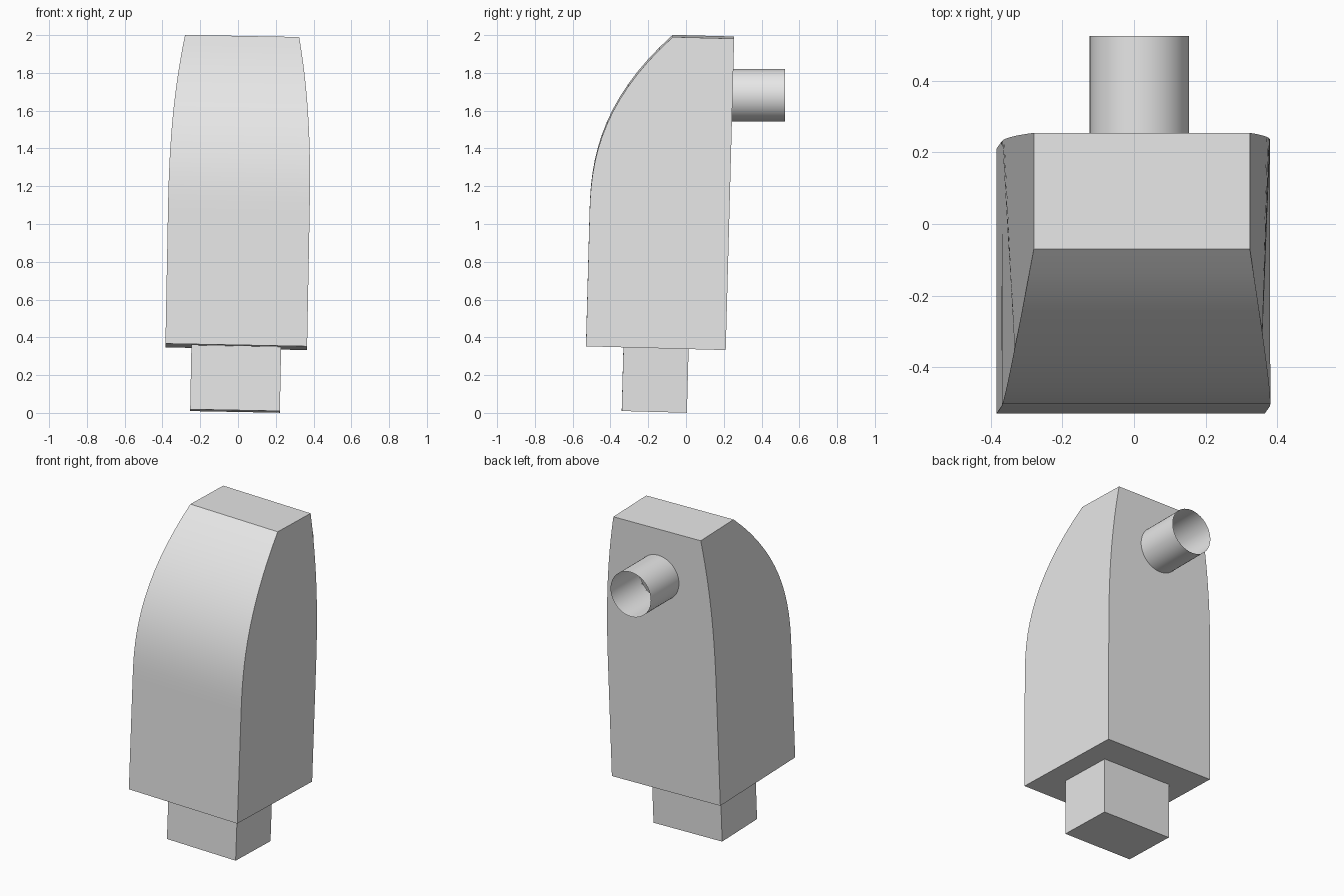
import bpy, bmesh, math
from mathutils import Euler, Vector

cube = bpy.data.objects.get("Cube")
if cube:
    bpy.data.objects.remove(cube)

grey = bpy.data.materials.new("plain grey")
grey.use_nodes = True
grey.diffuse_color = (0.8, 0.8, 0.8, 1)
grey.node_tree.nodes["Principled BSDF"].inputs["Base Color"].default_value = (0.8, 0.8, 0.8, 1)

LEAN = Euler((-0.027, 0.019, 0))   # slight lean of the housing
CX = -0.016                        # housing centre line
BACK = 0.201                       # plane of the back wall


def finish(name, bm, lean=True):
    mesh = bpy.data.meshes.new(name)
    bm.to_mesh(mesh)
    bm.free()
    mesh.materials.append(grey)
    obj = bpy.data.objects.new(name, mesh)
    bpy.context.collection.objects.link(obj)
    if lean:
        obj.rotation_euler = LEAN
    bpy.ops.object.select_all(action='DESELECT')
    obj.select_set(True)
    bpy.context.view_layer.objects.active = obj
    bpy.ops.object.shade_smooth_by_angle(angle=math.radians(30))
    return obj


def ring(bm, centre, radius, count=48):
    verts = [bm.verts.new(centre + radius * Vector((math.cos(a), 0, math.sin(a))))
             for a in (2 * math.pi * i / count for i in range(count))]
    return verts


# Housing: rectangular sections that narrow along a curve towards the top
bm = bmesh.new()
BASE, BEND, TOP, STEPS = 0.345, 1.05, 1.993, 14
levels = [(BASE, 0)] + [(BEND + (TOP - BEND) * i / STEPS, (i / STEPS) ** 2.4)
                        for i in range(STEPS + 1)]
rows = []
for z, curve in levels:
    half = 0.375 - 0.073 * curve
    front = -0.539 + 0.415 * curve
    rows.append([bm.verts.new((CX + sx * half, y, z))
                 for sx, y in ((-1, front), (1, front), (1, BACK), (-1, BACK))])
for low, high in zip(rows, rows[1:]):
    bm.faces.new((low[0], low[1], high[1], high[0]))
bm.faces.new([r[1] for r in rows] + [r[2] for r in reversed(rows)])
bm.faces.new([r[3] for r in rows] + [r[0] for r in reversed(rows)])
bm.faces.new(rows[-1])
bm.faces.new(rows[0][::-1])

# Back wall with a round opening for the pipe
outline = [r[2] for r in rows] + [r[3] for r in reversed(rows)]
opening = ring(bm, Vector((-0.017, BACK, 1.687)), 0.138)
edges = []
for loop in (outline, opening):
    for a, b in zip(loop, loop[1:] + loop[:1]):
        edges.append(bm.edges.get((a, b)) or bm.edges.new((a, b)))
bmesh.ops.triangle_fill(bm, edges=edges, use_beauty=True, normal=(0, 1, 0))
bmesh.ops.recalc_face_normals(bm, faces=bm.faces)
finish("housing", bm)

# Square neck under the housing
bm = bmesh.new()
bmesh.ops.create_cube(bm, size=1)
bmesh.ops.scale(bm, vec=(0.475, 0.345, 0.341), verts=bm.verts)
bmesh.ops.translate(bm, vec=(CX, -0.168, 0.1755), verts=bm.verts)
finish("neck", bm)

# Open thin-walled pipe on the back
bm = bmesh.new()
inner = ring(bm, Vector((0.015, 0.236, 1.682)), 0.139)
outer = ring(bm, Vector((0.015, 0.525, 1.682)), 0.139)
for i in range(len(inner)):
    j = (i + 1) % len(inner)
    bm.faces.new((inner[i], outer[i], outer[j], inner[j]))
finish("back_pipe", bm, lean=False)
